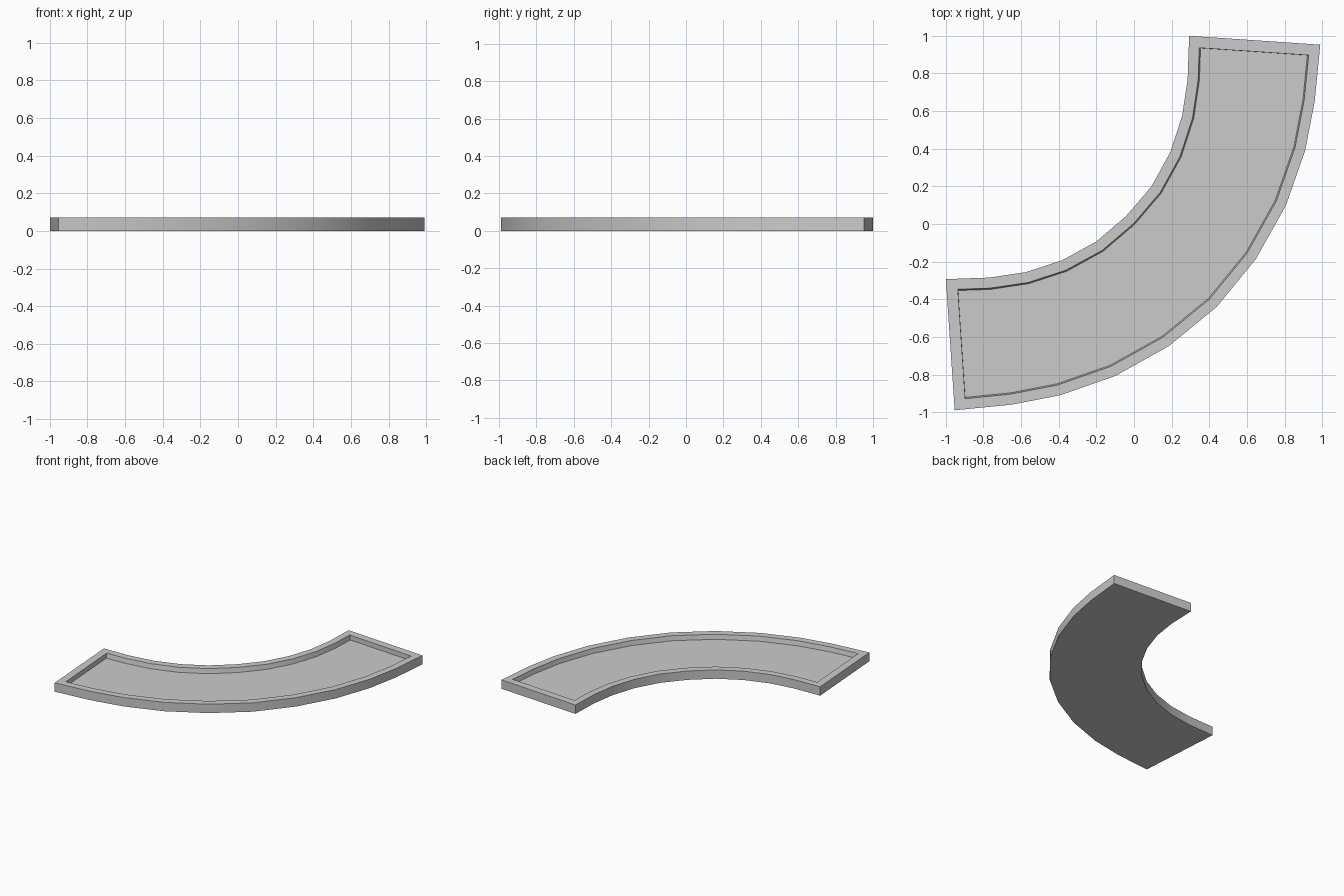
import bpy, bmesh
from mathutils import Vector

if "Cube" in bpy.data.objects:
    bpy.data.objects.remove(bpy.data.objects["Cube"])

HEIGHT, FLOOR = 0.072, 0.034

# Half profiles of the curved tray: open end to the middle of the bend
INNER = [(0.293, 1.0), (0.285, 0.77), (0.256, 0.575), (0.193, 0.382), (0.093, 0.2), (-0.042, 0.042)]
OUTER = [(0.99, 0.953), (0.96, 0.65), (0.91, 0.392), (0.808, 0.1), (0.648, -0.186), (0.44, -0.44)]


def mirrored(half):
    """Complete a half arc by reflecting it across the diagonal y = -x."""
    return half + [(-y, -x) for x, y in reversed(half[:-1])]


inner, outer = mirrored(INNER), mirrored(OUTER)
outline = [Vector(p) for p in outer[::-1]]
outline = [Vector(p) for p in inner] + outline   # clockwise or not is handled below
area = sum(a.x * b.y - b.x * a.y for a, b in zip(outline, outline[1:] + outline[:1]))
if area < 0:
    outline.reverse()
n = len(outline)


def inset(curve_dist, end_dist):
    """Mitred inset with separate distances for curved sides and straight ends."""
    lines = []
    for i in range(n):
        a, b = outline[i], outline[(i + 1) % n]
        d = (b - a).normalized()
        dist = end_dist if (b - a).length > 0.5 else curve_dist
        lines.append((a + Vector((-d.y, d.x)) * dist, d))
    pts = []
    for i in range(n):
        (p, d), (q, e) = lines[i - 1], lines[i]
        t = (q - p).cross(e) / d.cross(e)
        pts.append(p + d * t)
    return pts


bm = bmesh.new()


def ring(pts, z):
    return [bm.verts.new((p.x, p.y, z)) for p in pts]


# Bottom, outer wall, flat rim, inner wall, recessed floor
rings = [
    ring(outline, 0),
    ring(outline, HEIGHT),
    ring(inset(0.056, 0.06), HEIGHT),
    ring(inset(0.063, 0.061), FLOOR),
]
for lo, hi in zip(rings, rings[1:]):
    for i in range(n):
        j = (i + 1) % n
        bm.faces.new((lo[i], lo[j], hi[j], hi[i]))


# Bottom and floor as strips of quads across the width
def strip(r):
    for i in range(n // 2 - 1):
        bm.faces.new((r[i], r[i + 1], r[n - 2 - i], r[n - 1 - i]))


strip(rings[0])
strip(rings[-1])
bmesh.ops.recalc_face_normals(bm, faces=bm.faces)

mesh = bpy.data.meshes.new("curved_tray")
bm.to_mesh(mesh)
bm.free()
tray = bpy.data.objects.new("curved_tray", mesh)
bpy.context.collection.objects.link(tray)
bpy.context.view_layer.objects.active = tray
tray.select_set(True)
bpy.ops.object.shade_smooth_by_angle(angle=0.52)
